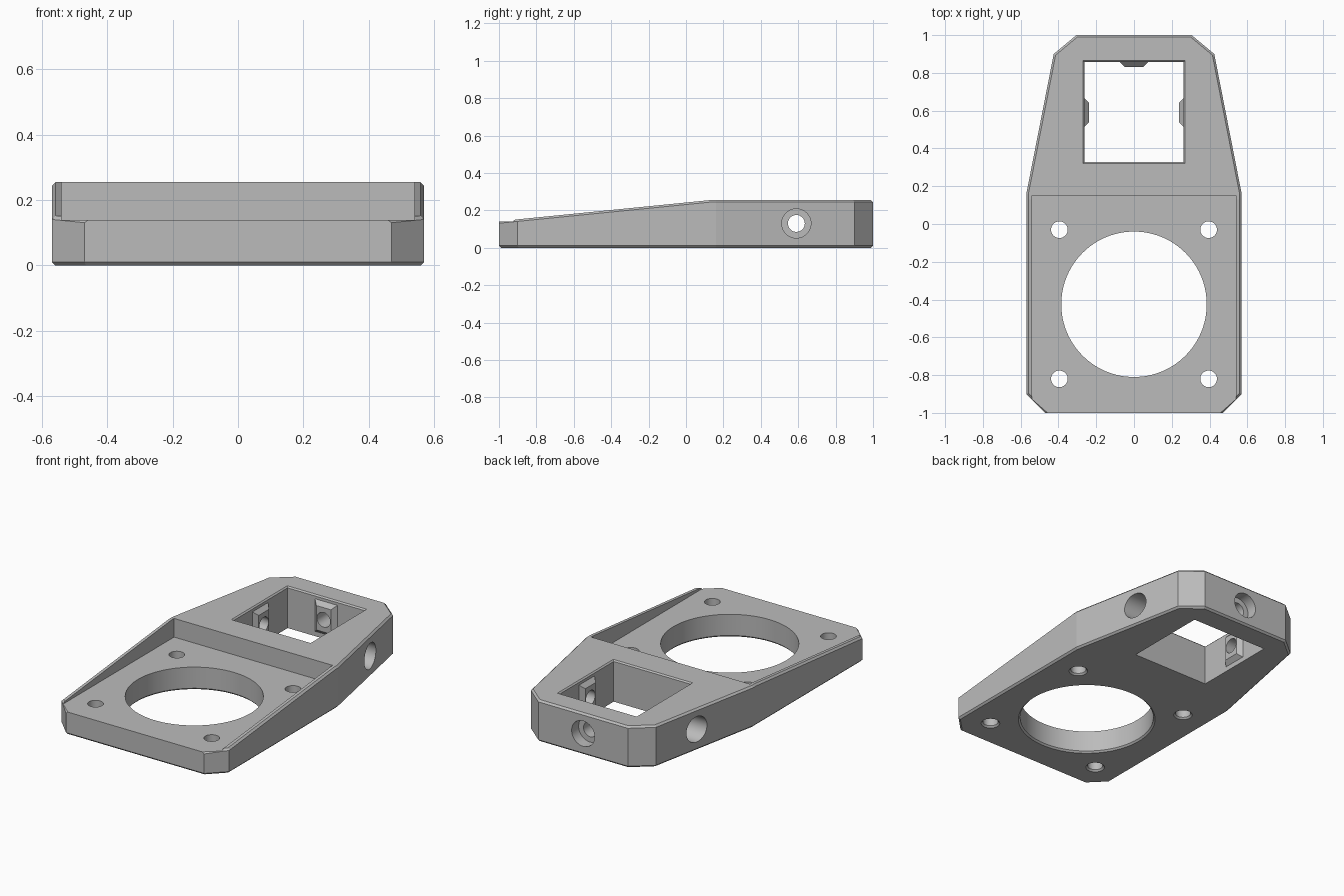
import bpy, bmesh, math
from mathutils import Matrix, Vector

if "Cube" in bpy.data.objects:
    bpy.data.objects.remove(bpy.data.objects["Cube"])

grey = bpy.data.materials.new("plain grey")
grey.use_nodes = True
COLOUR = (0.5, 0.5, 0.5, 1)
grey.diffuse_color = COLOUR
grey.node_tree.nodes["Principled BSDF"].inputs["Base Color"].default_value = COLOUR


def to_object(name, bm):
    bmesh.ops.recalc_face_normals(bm, faces=bm.faces)
    mesh = bpy.data.meshes.new(name)
    bm.to_mesh(mesh)
    bm.free()
    mesh.materials.append(grey)
    obj = bpy.data.objects.new(name, mesh)
    bpy.context.collection.objects.link(obj)
    return obj


def loft(rings):
    """Closed solid through rings with equal point counts."""
    bm = bmesh.new()
    loops = [[bm.verts.new(p) for p in ring] for ring in rings]
    n = len(loops[0])
    for a, b in zip(loops, loops[1:]):
        for i in range(n):
            j = (i + 1) % n
            bm.faces.new((a[i], a[j], b[j], b[i]))
    bm.faces.new(loops[0][::-1])
    bm.faces.new(loops[-1])
    bmesh.ops.recalc_face_normals(bm, faces=bm.faces)
    return bm


def rect(x0, x1, y0, y1, z):
    return [(x0, y0, z), (x1, y0, z), (x1, y1, z), (x0, y1, z)]


def circle(r, z, n=96):
    return [(r * math.cos(i * math.tau / n), r * math.sin(i * math.tau / n), z) for i in range(n)]


def turned(profile, centre, axis=(0, 0, 1)):
    """Solid of revolution from (radius, distance) pairs along an axis."""
    bm = loft([circle(r, d) for r, d in profile])
    turn = Vector((0, 0, 1)).rotation_difference(Vector(axis)).to_matrix().to_4x4()
    bm.transform(Matrix.Translation(centre) @ turn)
    return bm


def combine(target, bm, operation="DIFFERENCE"):
    tool = to_object("tool", bm)
    tool.hide_render = True
    mod = target.modifiers.new("cut", "BOOLEAN")
    mod.operation, mod.object, mod.solver = operation, tool, "EXACT"
    bpy.ops.object.select_all(action="DESELECT")
    bpy.context.view_layer.objects.active = target
    target.select_set(True)
    bpy.ops.object.modifier_apply(modifier=mod.name)
    bpy.data.objects.remove(tool)


TOP, FLOOR, MID = 0.255, 0.14, 0.13

# Outer block with tapered tail and clipped corners
half = [(0.47, -1), (0.57, -0.9), (0.57, 0.16), (0.425, 0.9), (0.305, 1)]
outline = half + [(-x, y) for x, y in reversed(half)]
bm = loft([[(x, y, z) for x, y in outline] for z in (0, TOP)])

# Sloping side rails toward the front
start, end = Vector((0, -1, FLOOR + 0.002)), Vector((0, 0.13, TOP))
slope = (end - start).cross(Vector((-1, 0, 0))).normalized()
slope = slope if slope.z > 0 else -slope
bmesh.ops.bisect_plane(bm, geom=bm.verts[:] + bm.edges[:] + bm.faces[:], plane_co=start,
                       plane_no=slope, clear_outer=True)
bmesh.ops.holes_fill(bm, edges=[e for e in bm.edges if e.is_boundary])
bmesh.ops.recalc_face_normals(bm, faces=bm.faces)


def is_rim(edge):
    normals = sorted(abs(f.normal.z) for f in edge.link_faces)
    front_top = all(v.co.y < -0.99 and v.co.z > 0.1 for v in edge.verts)
    return normals[0] < 0.1 and normals[1] > 0.9 and not front_top


bmesh.ops.bevel(bm, geom=[e for e in bm.edges if is_rim(e)], offset=0.011,
                offset_type="OFFSET", segments=1, affect="EDGES", clamp_overlap=True)
body = to_object("mounting_bracket", bm)

# Sunken front deck
combine(body, loft([rect(-0.54, 0.54, -1.2, 0.15, z) for z in (FLOOR, 0.5)]))

# Large round opening and four screw holes, eased on the underside
combine(body, turned([(0.405, -0.01), (0.385, 0.01), (0.385, 0.4)], (0, -0.425, 0)))
for x in (-0.395, 0.395):
    for y in (-0.82, -0.03):
        combine(body, turned([(0.064, -0.01), (0.044, 0.01), (0.044, 0.4)], (x, y, 0)))

# Square window with eased rim
W, Y0, Y1 = 0.262, 0.328, 0.857
combine(body, loft([rect(-W - g, W + g, Y0 - g, Y1 + g, z)
                    for g, z in ((0, -0.1), (0, TOP - 0.008), (0.016, TOP + 0.008))]))

# Tapered bosses inside the window, each with a counterbored screw hole
for axis, wall, outer, seat in (((1, 0, 0), (W, 0.59, MID), 0.3, 0.08),
                                ((-1, 0, 0), (-W, 0.59, MID), 0.3, 0.08),
                                ((0, 1, 0), (0, Y1, MID), 0.2, 0.075)):
    out = Vector(axis)
    side = out.cross(Vector((0, 0, 1)))
    rings = []
    for w, h, d in ((0.076, 0.1, 0.02), (0.076, 0.1, 0), (0.05, 0.075, -0.025)):
        rings.append([Vector(wall) + out * d + side * (a * w) + Vector((0, 0, b * h))
                      for a, b in ((-1, -1), (1, -1), (1, 1), (-1, 1))])
    combine(body, loft(rings), "UNION")
    combine(body, turned([(0.045, -0.1), (0.045, seat), (0.078, seat), (0.078, outer)], wall, axis))

bpy.ops.object.select_all(action="DESELECT")
body.select_set(True)
bpy.context.view_layer.objects.active = body
bpy.ops.object.shade_smooth_by_angle(angle=math.radians(5))
